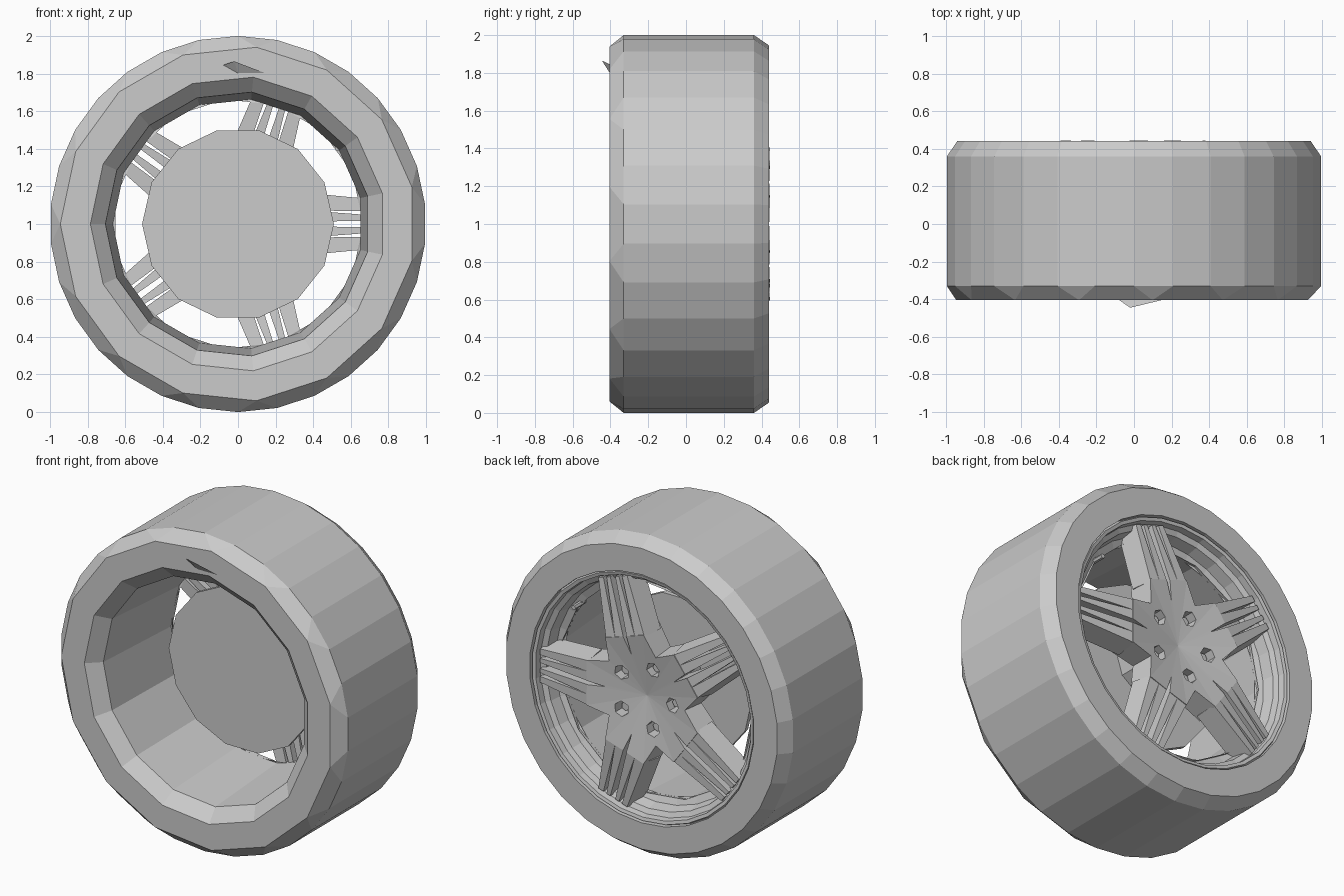
import bpy, bmesh
from math import sin, cos, radians, hypot, pi
from mathutils import Matrix

cube = bpy.data.objects.get("Cube")
if cube:
    bpy.data.objects.remove(cube, do_unlink=True)

grey = bpy.data.materials.new("plain grey")
grey.use_nodes = True
COLOUR = (0.6, 0.6, 0.6, 1)
grey.diffuse_color = COLOUR
for node in grey.node_tree.nodes:
    if node.type == 'BSDF_PRINCIPLED':
        node.inputs["Base Color"].default_value = COLOUR


def finish(bm, name, fix_normals=True):
    if fix_normals:
        bmesh.ops.recalc_face_normals(bm, faces=bm.faces[:])
    mesh = bpy.data.meshes.new(name)
    bm.to_mesh(mesh)
    bm.free()
    mesh.materials.append(grey)
    obj = bpy.data.objects.new(name, mesh)
    bpy.context.collection.objects.link(obj)
    return obj


def ring(bm, r, y, sides, start):
    step = 360 / sides
    return [bm.verts.new((r * cos(radians(start + step * i)), y,
                          1 + r * sin(radians(start + step * i)))) for i in range(sides)]


def bridge(bm, a, b):
    n = len(a)
    for i in range(n):
        j = (i + 1) % n
        bm.faces.new((a[i], a[j], b[j], b[i]))


def lathe(bm, profile, sides, start):
    rings = [ring(bm, r, y, sides, start) for r, y in profile]
    for a, b in zip(rings, rings[1:]):
        bridge(bm, a, b)
    return rings


def drum(name, r, y0, y1, sides, start=0, x=0, z=0):
    bm = bmesh.new()
    first, last = lathe(bm, [(r, y0), (r, y1)], sides, start)
    bm.faces.new(first)
    bm.faces.new(last)
    bmesh.ops.translate(bm, verts=bm.verts[:], vec=(x, 0, z))
    return finish(bm, name)


# Tyre: finer tread and outer wall, coarser inner wall
bm = bmesh.new()
tread = lathe(bm, [(.78, .38), (.78, .44), (.945, .44), (1, .36), (1, -.33)], 30, 78)[-1]
wall = lathe(bm, [(.945, -.405), (.785, -.405)], 15, 84)[0]
for j in range(15):
    k = (j + 1) % 15
    bm.faces.new((tread[2 * j], tread[2 * j + 1], wall[j]))
    bm.faces.new((tread[2 * j + 1], tread[2 * k], wall[k], wall[j]))
finish(bm, "tyre", False)

# Small stray flap on the inner wall
bm = bmesh.new()
flap = [bm.verts.new(p) for p in
        [(-.08, -.404, 1.845), (-.02, -.445, 1.865), (.15, -.404, 1.8), (0, -.404, 1.8)]]
for i in range(4):
    bm.faces.new([v for j, v in enumerate(flap) if j != i])
finish(bm, "wall_flap")

# Rim barrel and stepped outer lip
bm = bmesh.new()
lathe(bm, [(.785, -.405), (.705, -.33), (.665, .3)], 15, 84)
finish(bm, "rim_barrel", False)
bm = bmesh.new()
lathe(bm, [(.655, .28), (.70, .3), (.715, .37), (.745, .385), (.75, .425), (.77, .43), (.78, .405)],
      30, 78)
finish(bm, "rim_lip", False)

# Brake disc and axle
drum("brake_disc", .51, .04, .07, 14)
drum("axle", .18, .06, .34, 10)
drum("valve", .015, .25, .36, 6, x=.53, z=.4)


def face_y(r):
    # Dished centre, highest near the spoke roots, falling to the rim
    if r < .4:
        return .385 + .06 * r / .4
    return .445 - .12 * (r - .4)


def spin(u, v, turn):
    return u * cos(turn) - v * sin(turn), u * sin(turn) + v * cos(turn)


# Star-shaped hub with the roots of the spokes
bm = bmesh.new()
outline = []
for s in range(5):
    turn = s * 2 * pi / 5
    for u, v in [(.235, -.171), (.38, -.14), (.38, -.012), (.26, 0), (.38, .012), (.38, .14)]:
        outline.append(spin(u, v, turn))
top = [bm.verts.new((x, face_y(hypot(x, z)), 1 + z)) for x, z in outline]
low = [bm.verts.new((x * 1.07, .29, 1 + z * 1.07)) for x, z in outline]
bridge(bm, top, low)
for loop, y in ((top, face_y(0)), (low, .29)):
    centre = bm.verts.new((0, y, 1))
    for i in range(len(loop)):
        bm.faces.new((loop[i], loop[(i + 1) % len(loop)], centre))
hub = finish(bm, "hub")

# Recessed bolt holes between the spokes
for s in range(5):
    x, z = spin(.195, 0, (s + .5) * 2 * pi / 5)
    cutter = drum("bolt_hole_cutter", .047, .345, .6, 6, s * 72 + 36, x, z)
    cutter.hide_render = True
    cutter.hide_set(True)
    cut = hub.modifiers.new("bolt_hole", 'BOOLEAN')
    cut.operation = 'DIFFERENCE'
    cut.object = cutter
    drum("bolt", .028, .33, .375, 6, s * 72 + 36, x, z)
bpy.context.view_layer.update()
evaluated = hub.evaluated_get(bpy.context.evaluated_depsgraph_get())
hub.data = bpy.data.meshes.new_from_object(evaluated)
hub.modifiers.clear()
for obj in [o for o in bpy.data.objects if o.name.startswith("bolt_hole_cutter")]:
    bpy.data.objects.remove(obj, do_unlink=True)

# Spokes: four tapering bars each, the outer bars with sloping flanks
BARS = [((.012, .072), (.018, .045), 0), ((.072, .14), (.068, .105), .025)]
for s in range(5):
    bm = bmesh.new()
    for side in (-1, 1):
        for root, tip, flare in BARS:
            sections = []
            for u, (v0, v1) in ((.37, root), (.73, tip)):
                y = face_y(u)
                corners = [(v0, y), (v1, y), (v1 + flare, y - .13), (v0, y - .13)]
                sections.append([bm.verts.new((u, cy, side * v)) for v, cy in corners])
            bridge(bm, *sections)
            for section in sections:
                bm.faces.new(section)
    place = Matrix.Translation((0, 0, 1)) @ Matrix.Rotation(-s * 2 * pi / 5, 4, 'Y')
    bmesh.ops.transform(bm, matrix=place, verts=bm.verts[:])
    finish(bm, "spoke_%d" % (s + 1))
